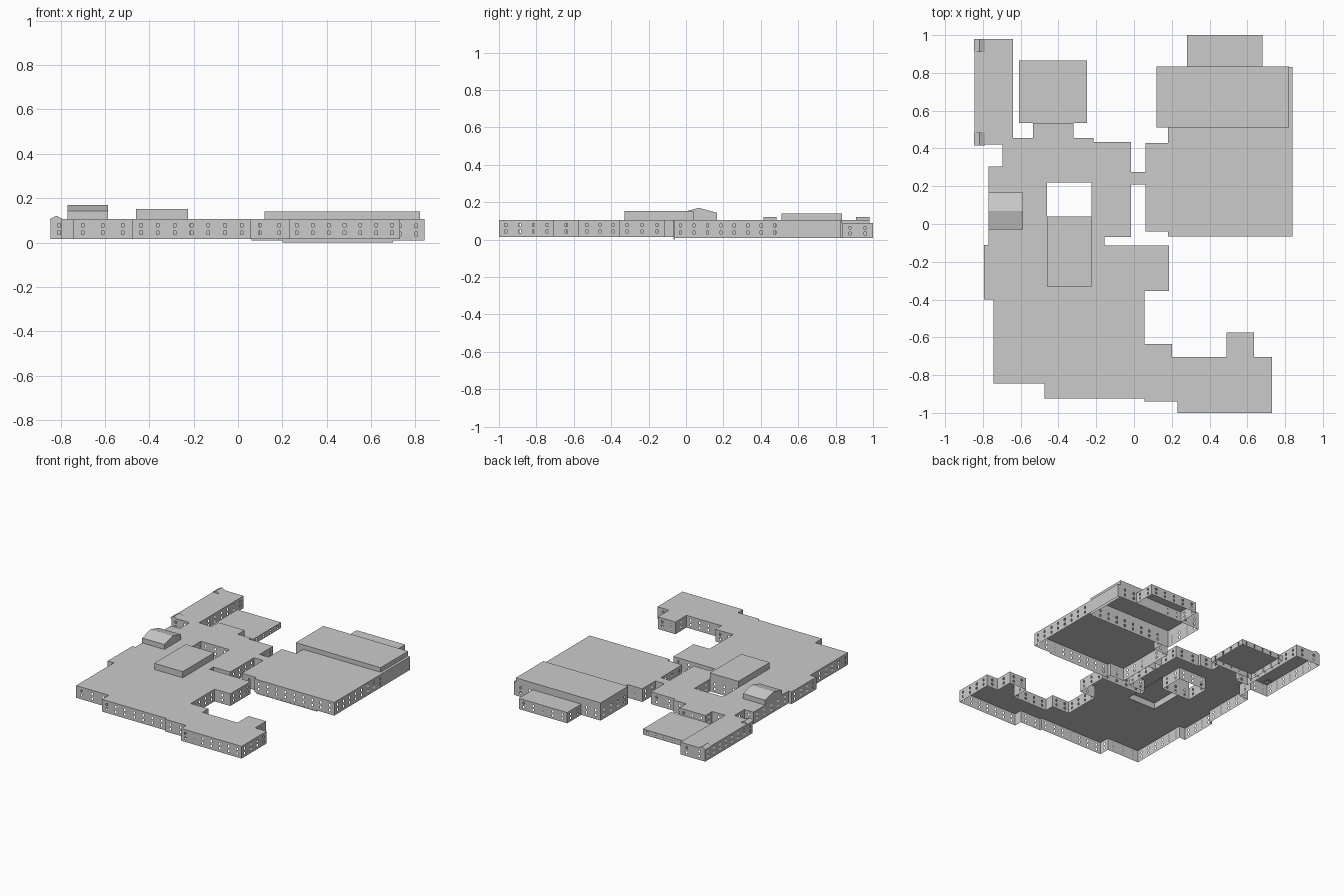
import bpy
import bmesh
from mathutils import Vector

cube = bpy.data.objects.get("Cube")
if cube:
    bpy.data.objects.remove(cube, do_unlink=True)

GROUND, ROOF = 0.015, 0.106

plaster = bpy.data.materials.new("plain grey")
plaster.use_nodes = True
grey = (0.6, 0.6, 0.6, 1)
plaster.diffuse_color = grey
plaster.node_tree.nodes["Principled BSDF"].inputs["Base Color"].default_value = grey


def finish(bm, name):
    mesh = bpy.data.meshes.new(name)
    bm.to_mesh(mesh)
    bm.free()
    mesh.materials.append(plaster)
    obj = bpy.data.objects.new(name, mesh)
    bpy.context.collection.objects.link(obj)
    return obj


def corners(steps):
    """Right-angled outline from alternating x and y positions."""
    points = []
    for i in range(0, len(steps), 2):
        x, y = steps[i], steps[i + 1]
        points.append((x, y))
        points.append((steps[(i + 2) % len(steps)], y))
    return points


def box(x0, x1, y0, y1):
    return [(x0, y0), (x1, y0), (x1, y1), (x0, y1)]


def quad(bm, a, b, low, high):
    places = ((a, low), (b, low), (b, high), (a, high))
    bm.faces.new([bm.verts.new((p.x, p.y, z)) for p, z in places])


def wall(bm, start, end, low, high, windows):
    """Upright wall with two rows of small window openings."""
    a, b = Vector(start), Vector(end)
    length = (b - a).length
    count = int(length / 0.07) if windows else 0
    if not count:
        quad(bm, a, b, low, high)
        return
    half = 0.006 / length
    stops = [0]
    for i in range(count):
        middle = (i + 0.5) / count
        stops += [middle - half, middle + half]
    stops.append(1)
    rise = high - low
    levels = [low + rise * t for t in (0, 0.22, 0.4, 0.6, 0.78, 1)]
    for i in range(len(stops) - 1):
        left, right = a.lerp(b, stops[i]), a.lerp(b, stops[i + 1])
        if i % 2 == 0:
            quad(bm, left, right, low, high)
        else:
            for k in (0, 2, 4):
                quad(bm, left, right, levels[k], levels[k + 1])


def building(name, outline, low=GROUND, high=ROOF, hole=None, windows=True):
    """Hollow block: walls and flat roof, open underneath."""
    bm = bmesh.new()
    edges = []
    for loop in [outline] + ([hole] if hole else []):
        verts = [bm.verts.new((x, y, high)) for x, y in loop]
        edges += [bm.edges.new((v, verts[i - 1])) for i, v in enumerate(verts)]
    bmesh.ops.triangle_fill(bm, edges=edges, use_beauty=True, normal=(0, 0, 1))
    bmesh.ops.dissolve_limit(bm, angle_limit=0.01, verts=bm.verts[:], edges=bm.edges[:])
    for i, point in enumerate(outline):
        wall(bm, point, outline[(i + 1) % len(outline)], low, high, windows)
    return finish(bm, name)


def gable(name, x0, x1, y0, y1, base, eaves, ridge, along_x=True):
    """Small roof house extruded along x or y."""
    s0, s1, t0, t1 = (y0, y1, x0, x1) if along_x else (x0, x1, y0, y1)
    middle = (s0 + s1) / 2
    profile = [(s0, base), (s1, base), (s1, eaves), (middle, ridge), (s0, eaves)]
    bm = bmesh.new()
    ends = []
    for t in (t0, t1):
        ends.append([bm.verts.new((t, s, z) if along_x else (s, t, z)) for s, z in profile])
        bm.faces.new(ends[-1])
    for i in range(len(profile)):
        if i:
            j = (i + 1) % len(profile)
            bm.faces.new((ends[0][i], ends[0][j], ends[1][j], ends[1][i]))
    bmesh.ops.recalc_face_normals(bm, faces=bm.faces[:])
    return finish(bm, name)


# Main complex: stepped outline with an opening for the courtyard and roof block
main_steps = [
    -0.745, -0.845, -0.475, -0.925, 0.055, -0.94, 0.23, -1, 0.73, -0.705,
    0.635, -0.575, 0.49, -0.705, 0.2, -0.635, 0.055, -0.355, 0.185, -0.115,
    -0.155, -0.07, -0.015, 0.435, -0.215, 0.455, -0.32, 0.535, -0.535, 0.455,
    -0.64, 0.98, -0.845, 0.42, -0.695, 0.305, -0.77, -0.11, -0.795, -0.4,
]
building("main_complex", corners(main_steps), hole=box(-0.46, -0.225, -0.33, 0.22))

# Courtyard walls, and the raised block beside the courtyard
bm = bmesh.new()
court = box(-0.46, -0.225, 0.04, 0.22)
for i, point in enumerate(court):
    wall(bm, point, court[(i + 1) % len(court)], GROUND, ROOF, True)
finish(bm, "courtyard_walls")
building("raised_block", box(-0.46, -0.225, -0.33, 0.04), ROOF, 0.152, windows=False)

# Roof house and the two little ridges on the west wing
gable("roof_house", -0.77, -0.587, -0.03, 0.167, ROOF, 0.143, 0.17)
for name, y in (("south_ridge", 0.415), ("north_ridge", 0.91)):
    gable(name, -0.848, -0.79, y, y + 0.07, 0.1, ROOF, 0.121, along_x=False)

# Low block to the north, joined by the neck of the main complex
building("low_block", box(-0.61, -0.25, 0.535, 0.865), high=0.056)

# Covered link between the main complex and the hall
building("link", box(-0.015, 0.06, 0.21, 0.275), windows=False)

# Hall: low part, tall part with a side strip, and back annex
floor = 0.008
hall_steps = [0.06, -0.04, 0.18, -0.065, 0.84, 0.51, 0.18, 0.43]
building("hall", corners(hall_steps), floor)
building("hall_tall_walls", box(0.12, 0.82, 0.51, 0.835), ROOF, 0.14, windows=False)
building("hall_side_strip", box(0.82, 0.84, 0.51, 0.83), floor, windows=False)
bm = bmesh.new()
for a, b in (((0.82, 0.835), (0.12, 0.835)), ((0.12, 0.835), (0.12, 0.51)),
             ((0.12, 0.51), (0.18, 0.51))):
    wall(bm, a, b, floor, ROOF, True)
finish(bm, "hall_back_walls")
building("back_annex", box(0.28, 0.68, 0.835, 1), floor, 0.088)

# Foundation lip under the hall front
building("hall_footing", box(0.2, 0.7, -0.066, -0.06), 0, floor, windows=False)
